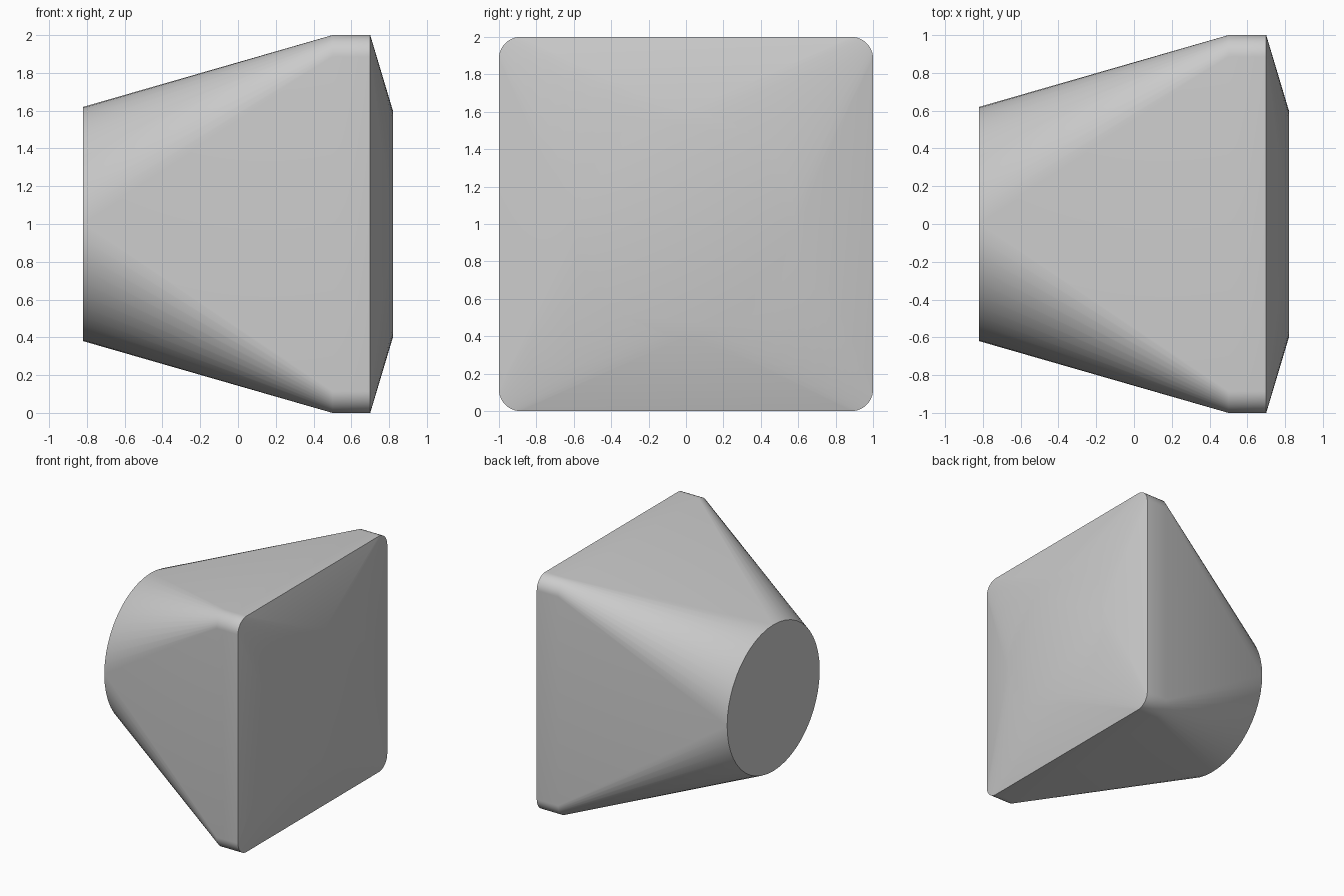
import bpy, bmesh
from math import cos, sin, pi

cube = bpy.data.objects.get("Cube")
if cube:
    bpy.data.objects.remove(cube)

STEPS = 12  # segments per rounded corner


def ring(bm, x, half, radius):
    """Rounded square across the x axis; half == radius gives a circle."""
    verts = []
    inner = half - radius
    for q, (sy, sz) in enumerate([(1, 1), (-1, 1), (-1, -1), (1, -1)]):
        for i in range(STEPS + 1):
            a = (q + i / STEPS) * pi / 2
            verts.append(bm.verts.new((x, sy * inner + radius * cos(a),
                                       1 + sz * inner + radius * sin(a))))
    return verts


# Round-to-square body: round back, square rim, round front plateau
bm = bmesh.new()
sections = [(-0.82, 0.62, 0.62), (0.5, 1, 0.115), (0.7, 1, 0.115), (0.82, 0.6, 0.6)]
rings = [ring(bm, *s) for s in sections]
for a, b in zip(rings, rings[1:]):
    for i in range(len(a)):
        j = (i + 1) % len(a)
        bm.faces.new((a[i], a[j], b[j], b[i]))
bm.faces.new(rings[0])
bm.faces.new(rings[-1])
bmesh.ops.remove_doubles(bm, verts=bm.verts, dist=0.0001)
bmesh.ops.recalc_face_normals(bm, faces=bm.faces)

mesh = bpy.data.meshes.new("adapter_body")
bm.to_mesh(mesh)
bm.free()
body = bpy.data.objects.new("adapter_body", mesh)
bpy.context.collection.objects.link(body)

# Plain grey material
grey = bpy.data.materials.new("light_grey")
grey.use_nodes = True
colour = (0.6, 0.6, 0.6, 1)
grey.diffuse_color = colour
grey.node_tree.nodes["Principled BSDF"].inputs["Base Color"].default_value = colour
mesh.materials.append(grey)

# Smooth sides with crisp rims
bpy.ops.object.select_all(action="DESELECT")
body.select_set(True)
bpy.context.view_layer.objects.active = body
bpy.ops.object.shade_smooth_by_angle(angle=pi / 6)
